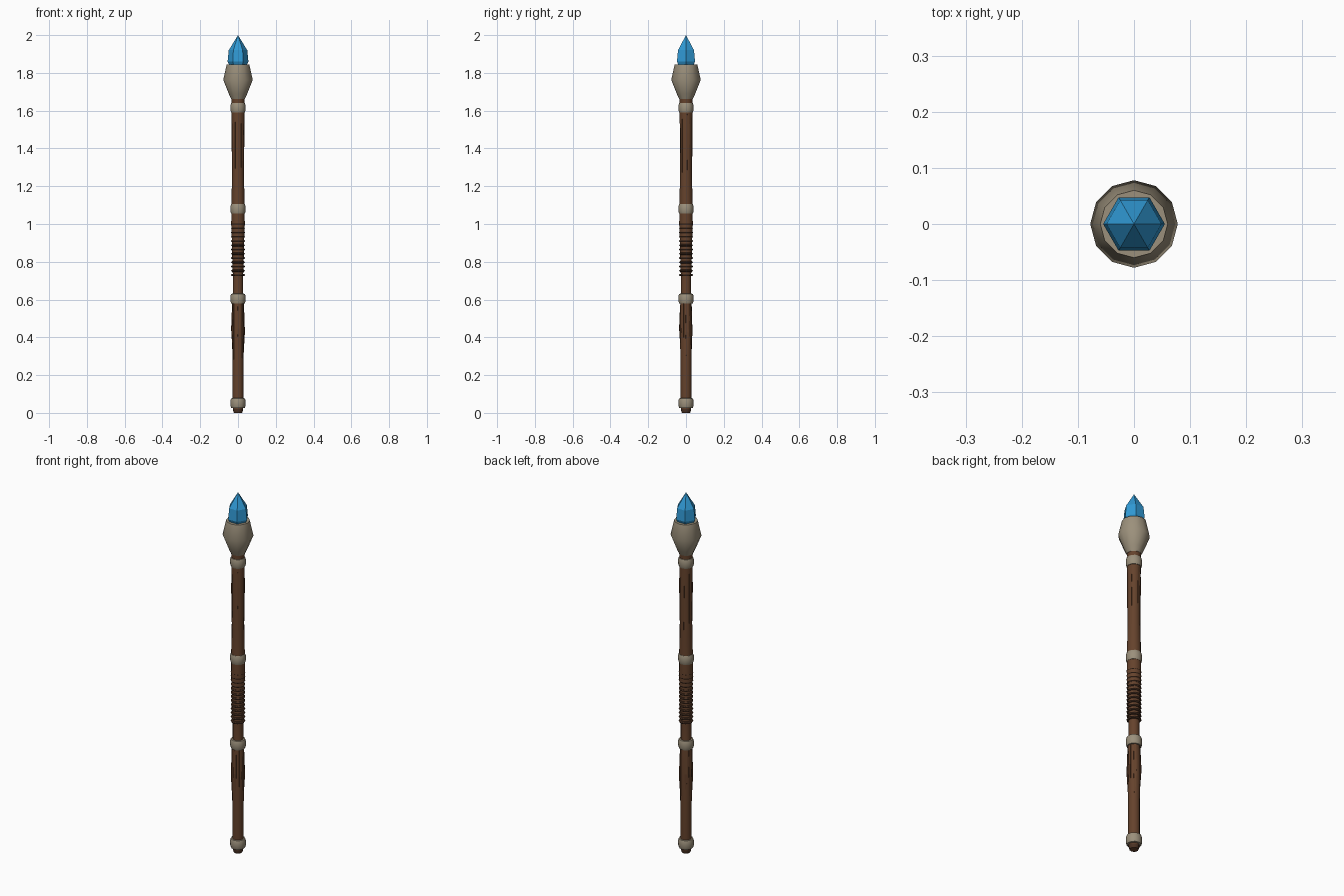
import bpy, bmesh, math, random

if "Cube" in bpy.data.objects:
    bpy.data.objects.remove(bpy.data.objects["Cube"])

random.seed(4)


def material(name, rgb):
    m = bpy.data.materials.new(name)
    m.diffuse_color = (*rgb, 1)
    m.use_nodes = True
    m.node_tree.nodes["Principled BSDF"].inputs["Base Color"].default_value = m.diffuse_color
    return m


WOOD = material("wood", (0.13, 0.055, 0.025))
DARK = material("dark_wood", (0.07, 0.032, 0.017))
BONE = material("bone", (0.33, 0.28, 0.20))
BLUE = material("blue_crystal", (0.03, 0.32, 0.66))


def finish(bm, name, mat, smooth=None):
    bmesh.ops.recalc_face_normals(bm, faces=bm.faces)
    me = bpy.data.meshes.new(name)
    bm.to_mesh(me)
    bm.free()
    ob = bpy.data.objects.new(name, me)
    bpy.context.collection.objects.link(ob)
    me.materials.append(mat)
    if smooth:
        bpy.ops.object.select_all(action='DESELECT')
        ob.select_set(True)
        bpy.context.view_layer.objects.active = ob
        bpy.ops.object.shade_smooth_by_angle(angle=math.radians(smooth))
    return ob


def lathe(name, profile, mat, sides=12, smooth=40):
    """Closed solid of revolution from (radius, z) points."""
    bm = bmesh.new()
    loops = []
    for r, z in profile:
        if r == 0:
            loops.append([bm.verts.new((0, 0, z))] * sides)
        else:
            loops.append([bm.verts.new((r * math.cos(2 * math.pi * i / sides),
                                        r * math.sin(2 * math.pi * i / sides), z))
                          for i in range(sides)])
    for a, b in zip(loops, loops[1:]):
        for i in range(sides):
            j = (i + 1) % sides
            corners = list(dict.fromkeys((a[i], a[j], b[j], b[i])))
            bm.faces.new(corners)
    for loop, (r, z) in ((loops[0], profile[0]), (loops[-1], profile[-1])):
        if r:
            bm.faces.new(loop)
    return finish(bm, name, mat, smooth)


# wooden shaft, slightly uneven along its length
lathe("shaft", [(0.021, 0), (0.026, 0.02), (0.029, 0.08), (0.029, 0.28),
                (0.032, 0.40), (0.032, 0.50), (0.030, 0.58), (0.027, 0.64),
                (0.027, 0.72), (0.030, 0.80), (0.032, 0.90), (0.036, 1.00),
                (0.035, 1.06), (0.034, 1.14), (0.031, 1.30), (0.032, 1.45),
                (0.034, 1.60), (0.033, 1.64), (0.036, 1.68)], WOOD)

# dark foot under the lowest band
lathe("foot", [(0.022, 0), (0.026, 0.012), (0.026, 0.03)], DARK)


# long raised splinters of grain running along the shaft
def splinters(name, count, z0, z1, r_end, r_mid, peak):
    bm = bmesh.new()
    for k in range(count):
        a = 2 * math.pi * (k + 0.25) / count + random.uniform(-0.15, 0.15)
        lo = z0 + random.uniform(0, 0.06)
        hi = z1 - random.uniform(0, 0.02)
        rows = []
        for t, r, w in ((0, r_end, 0.002), (peak, r_mid, 0.007), (1, r_end + 0.003, 0.005)):
            z = lo + (hi - lo) * t
            row = []
            for rad, side in ((0.022, -w), (r, -w), (r, w), (0.022, w)):
                row.append(bm.verts.new((rad * math.cos(a) - side * math.sin(a),
                                         rad * math.sin(a) + side * math.cos(a), z)))
            rows.append(row)
        for p, q in zip(rows, rows[1:]):
            for i in range(4):
                j = (i + 1) % 4
                bm.faces.new((p[i], p[j], q[j], q[i]))
        bm.faces.new(rows[0])
        bm.faces.new(rows[-1])
    finish(bm, name, WOOD)


splinters("lower_splinters", 7, 0.27, 0.59, 0.028, 0.036, 0.5)
splinters("upper_splinters", 5, 1.12, 1.60, 0.030, 0.034, 0.75)

# cord wound round the grip
for i in range(13):
    z = 0.73 + i * 0.0225
    lathe(f"grip_cord_{i + 1}", [(0.025, z - 0.007), (0.034, z - 0.005), (0.037, z),
                                 (0.034, z + 0.005), (0.025, z + 0.007)], DARK)

# bone bands
for i, z in enumerate((0.052, 0.605, 1.08, 1.615)):
    lathe(f"band_{i + 1}", [(0.030, z - 0.026), (0.036, z - 0.025), (0.040, z - 0.013),
                            (0.040, z + 0.013), (0.036, z + 0.025), (0.030, z + 0.026)], BONE)

# faceted bulb that holds the crystal
lathe("head_bulb", [(0.036, 1.662), (0.049, 1.69), (0.078, 1.763),
                    (0.060, 1.845), (0.045, 1.845)], BONE, smooth=50)

# six-sided crystal
lathe("crystal", [(0.040, 1.82), (0.048, 1.846), (0.055, 1.86),
                  (0.049, 1.92), (0, 2.0)], BLUE, sides=6, smooth=None)
